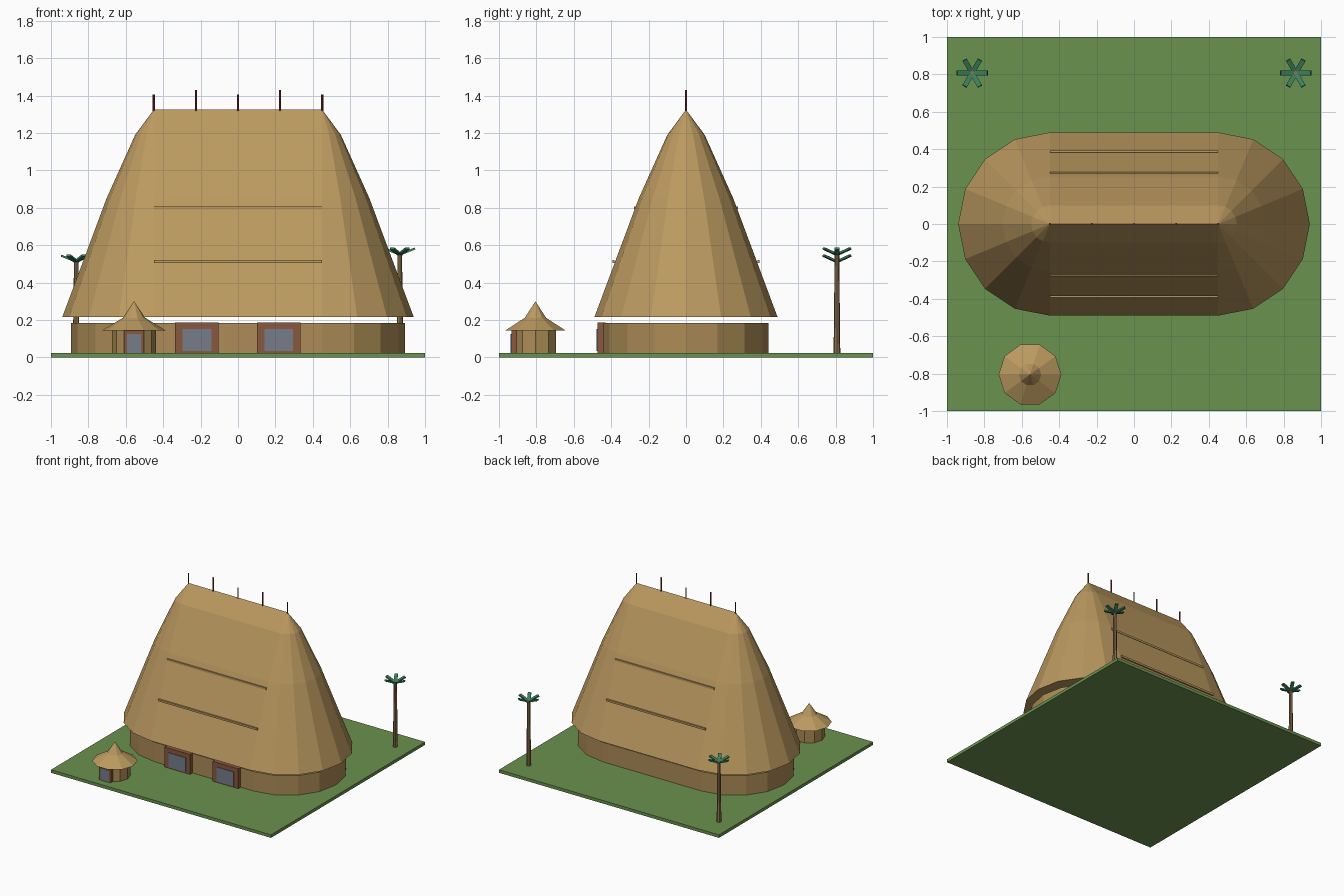
import bpy, bmesh, math
from mathutils import Matrix, Vector

if "Cube" in bpy.data.objects:
    bpy.data.objects.remove(bpy.data.objects["Cube"])


def lin(c):
    c /= 255
    return c / 12.92 if c <= 0.04045 else ((c + 0.055) / 1.055) ** 2.4


def mat(name, r, g, b):
    m = bpy.data.materials.new(name)
    m.diffuse_color = (lin(r), lin(g), lin(b), 1)
    m.use_nodes = True
    m.node_tree.nodes["Principled BSDF"].inputs["Base Color"].default_value = m.diffuse_color
    return m


GRASS = mat("grass green", 106, 146, 78)
THATCH = mat("thatch straw", 188, 154, 96)
WALL = mat("wall tan", 172, 140, 86)
FRAME = mat("frame brown", 136, 88, 62)
PANE = mat("pane grey", 118, 124, 138)
POLE = mat("pole red", 120, 50, 48)
TRUNK = mat("trunk brown", 142, 114, 78)
LEAF = mat("leaf green", 60, 128, 92)


def finish(name, bm, material):
    bmesh.ops.remove_doubles(bm, verts=bm.verts, dist=1e-5)
    bmesh.ops.recalc_face_normals(bm, faces=bm.faces)
    me = bpy.data.meshes.new(name)
    bm.to_mesh(me)
    bm.free()
    me.materials.append(material)
    ob = bpy.data.objects.new(name, me)
    bpy.context.collection.objects.link(ob)
    return ob


def box(name, lo, hi, material):
    bm = bmesh.new()
    lo, hi = Vector(lo), Vector(hi)
    bmesh.ops.create_cube(bm, size=1, matrix=Matrix.Translation((lo + hi) / 2)
                          @ Matrix.Diagonal((*(hi - lo), 1)))
    return finish(name, bm, material)


def loft(name, profile, sides, material, centre=(0, 0), half=0.0):
    """Stack (radius, z) rings; half > 0 stretches the circle into a stadium along x."""
    bm = bmesh.new()
    rings = []
    for r, z in profile:
        pts = []
        for i in range(sides + 1):
            a = 2 * math.pi * i / sides
            c, s = r * math.cos(a), r * math.sin(a)
            quarter = i in (sides // 4, 3 * sides // 4) and half > 0
            if quarter:
                sign = 1 if i == sides // 4 else -1
                pts += [(half * sign, s), (-half * sign, s)]
            elif i < sides:
                right = i < sides / 4 or i > 3 * sides / 4
                pts.append((c + (half if right else -half), s))
        rings.append([bm.verts.new((x + centre[0], y + centre[1], z)) for x, y in pts])
    n = len(rings[0])
    for a, b in zip(rings, rings[1:]):
        for i in range(n):
            j = (i + 1) % n
            bm.faces.new((a[i], a[j], b[j], b[i]))
    bm.faces.new(rings[0])
    if profile[-1][0] > 0:
        bm.faces.new(rings[-1])
    else:
        bmesh.ops.dissolve_degenerate(bm, edges=bm.edges, dist=1e-5)
    return finish(name, bm, material)


G = 0.025
box("lawn", (-1, -1, 0), (1, 1, G), GRASS)

# Great house: low stadium wall and tall thatched roof
loft("house_wall", [(0.442, G), (0.442, 0.185)], 16, WALL, half=0.45)
loft("house_roof", [(0.49, 0.215), (0.253, 0.85), (0.10, 1.19), (0, 1.325)],
     16, THATCH, half=0.45)

# Thatch ridges along both long slopes
for side in (-1, 1):
    for k, (y, z) in enumerate([(0.388, 0.512), (0.272, 0.80)]):
        box(f"thatch_band_{k}_{side}", (-0.45, side * y - 0.006, z - 0.008),
            (0.45, side * y + 0.006, z + 0.008), THATCH)

# Poles on the ridge
for i in range(5):
    loft(f"ridge_pole_{i}", [(0.006, 1.30), (0.006, 1.43 if i % 2 else 1.405)],
         6, POLE, centre=(-0.45 + 0.225 * i, 0))

# Framed openings in the front wall
for i, x in enumerate((-0.22, 0.218)):
    box(f"door_frame_{i}", (x - 0.116, -0.474, G), (x + 0.116, -0.43, 0.188), FRAME)
    box(f"door_pane_{i}", (x - 0.077, -0.479, 0.035), (x + 0.077, -0.472, 0.153), PANE)

# Small round hut
HX, HY = -0.556, -0.805
loft("hut_wall", [(0.117, G), (0.117, 0.15)], 10, WALL, centre=(HX, HY))
loft("hut_roof", [(0.168, 0.145), (0.06, 0.212), (0, 0.30)], 10, THATCH, centre=(HX, HY))
box("hut_door_frame", (HX - 0.053, HY - 0.128, G), (HX + 0.053, HY - 0.10, 0.145), FRAME)
box("hut_door_pane", (HX - 0.038, HY - 0.133, G), (HX + 0.038, HY - 0.126, 0.125), PANE)

# Palms with six upturned leaves
for side, x, top in (("left", -0.865, 0.512), ("right", 0.865, 0.55)):
    loft(f"palm_trunk_{side}", [(0.018, G), (0.012, top + 0.01)], 8, TRUNK, centre=(x, 0.807))
    bm = bmesh.new()
    for k in range(6):
        bmesh.ops.create_cube(bm, size=1, matrix=Matrix.Translation((x, 0.807, top))
                              @ Matrix.Rotation(k * math.pi / 3, 4, 'Z')
                              @ Matrix.Rotation(-0.38, 4, 'Y')
                              @ Matrix.Translation((0.045, 0, 0))
                              @ Matrix.Diagonal((0.085, 0.026, 0.011, 1)))
    finish(f"palm_leaves_{side}", bm, LEAF)
